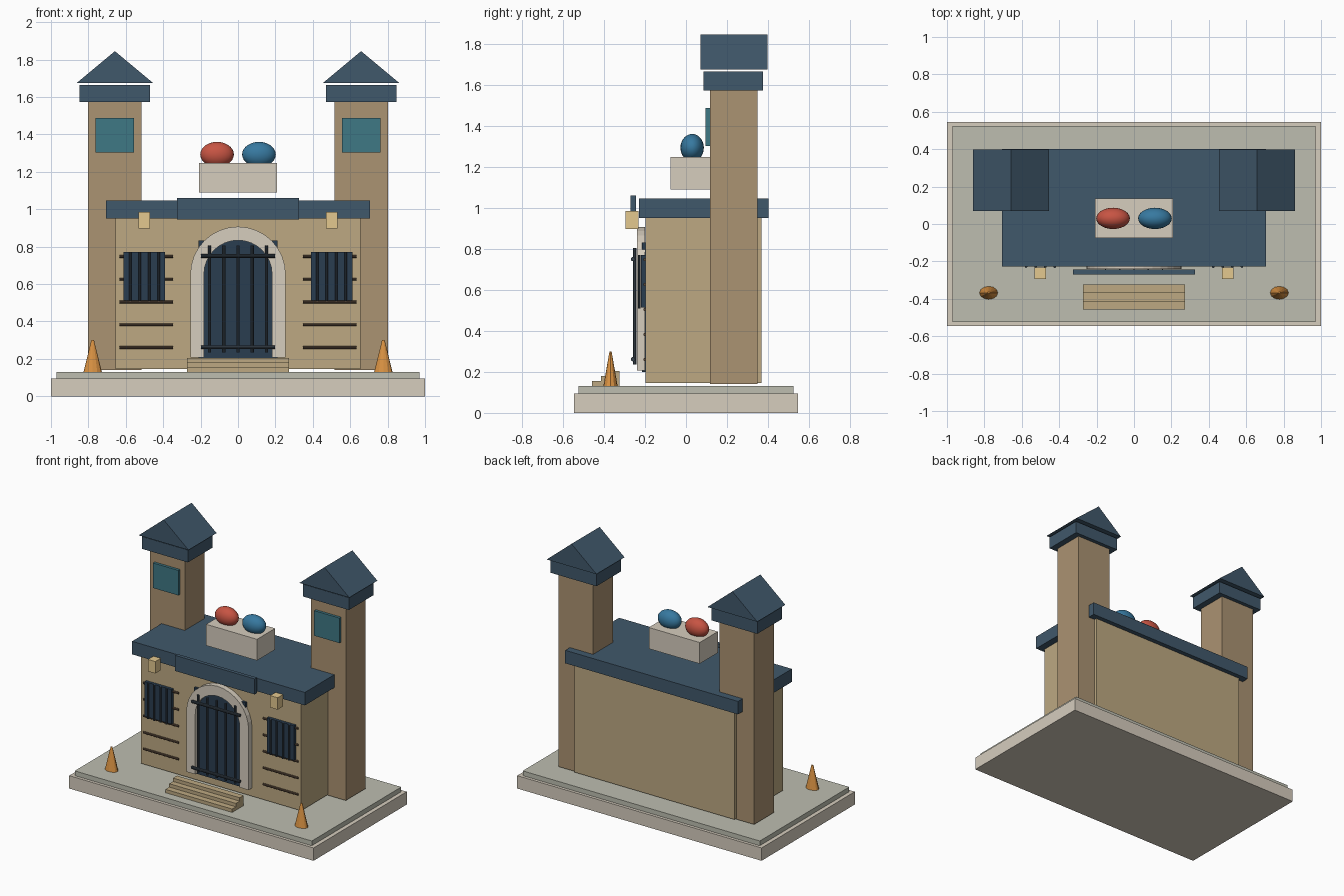
import bpy
from math import pi, sin, cos

if "Cube" in bpy.data.objects:
    bpy.data.objects.remove(bpy.data.objects["Cube"])


def mat(name, hexcode):
    m = bpy.data.materials.new(name)
    rgb = [int(hexcode[i:i + 2], 16) / 255 for i in (0, 2, 4)]
    m.diffuse_color = [c / 12.92 if c < 0.04 else ((c + 0.055) / 1.055) ** 2.4 for c in rgb] + [1]
    m.use_nodes = True
    m.node_tree.nodes["Principled BSDF"].inputs["Base Color"].default_value = m.diffuse_color
    return m


CREAM = mat("cream stone", "D6CDBE")
PAVING = mat("paving", "BDBEB0")
WALL = mat("sand wall", "BDA982")
TOWER = mat("tower stone", "AB9372")
ROOF = mat("slate roof", "40586B")
DARK = mat("dark opening", "2A3D50")
IRON = mat("iron", "38434D")
GROOVE = mat("mortar line", "5C4B3C")
TEAL = mat("teal glass", "3F7885")
RED = mat("red", "C75443")
BLUE = mat("blue", "3779A0")
ORANGE = mat("orange", "DB9343")
LAMP = mat("lamp", "E3C88F")


def finish(o, name, m):
    o.name = name
    o.data.materials.append(m)
    return o


def box(name, m, x, y, z):
    """Box from (min, max) ranges on each axis."""
    bpy.ops.mesh.primitive_cube_add(size=1, location=[(a + b) / 2 for a, b in (x, y, z)])
    o = bpy.context.object
    o.scale = [b - a for a, b in (x, y, z)]
    bpy.ops.object.transform_apply(location=False, rotation=False)
    return finish(o, name, m)


def rod(name, m, centre, length, radius, axis):
    rot = (0, pi / 2, 0) if axis == "x" else (0, 0, 0)
    bpy.ops.mesh.primitive_cylinder_add(vertices=10, radius=radius, depth=length,
                                        location=centre, rotation=rot)
    bpy.ops.object.shade_smooth_by_angle()
    return finish(bpy.context.object, name, m)


def prism(name, m, profile, y0, y1):
    """Extrude an x-z outline from y0 to y1."""
    n = len(profile)
    verts = [(x, y, z) for y in (y0, y1) for x, z in profile]
    faces = [list(range(n)), list(range(2 * n - 1, n - 1, -1))]
    faces += [[(i + 1) % n, i, n + i, n + (i + 1) % n] for i in range(n)]
    me = bpy.data.meshes.new(name)
    me.from_pydata(verts, [], faces)
    o = bpy.data.objects.new(name, me)
    bpy.context.collection.objects.link(o)
    return finish(o, name, m)


def span(s, a, b):
    """Mirror an x range to side s."""
    return tuple(sorted((s * a, s * b)))


# plinth
box("base", CREAM, (-1, 1), (-0.545, 0.545), (0, 0.095))
box("paving_slab", PAVING, (-0.97, 0.97), (-0.523, 0.523), (0.095, 0.13))

# main hall and flat roof
box("hall", WALL, (-0.655, 0.655), (-0.197, 0.368), (0.145, 0.95))
box("hall_roof", ROOF, (-0.707, 0.707), (-0.228, 0.402), (0.95, 1.046))
box("roof_fascia", ROOF, (-0.325, 0.325), (-0.27, -0.243), (0.945, 1.06))

# rooftop display with two ovals
box("roof_pedestal", CREAM, (-0.208, 0.208), (-0.075, 0.137), (1.09, 1.247))
for name, m, x in (("red_oval", RED, -0.112), ("blue_oval", BLUE, 0.112)):
    bpy.ops.mesh.primitive_uv_sphere_add(segments=24, ring_count=14, radius=1, location=(x, 0.03, 1.293))
    bpy.context.object.scale = (0.09, 0.057, 0.067)
    bpy.ops.object.transform_apply(location=False, rotation=False)
    bpy.ops.object.shade_smooth_by_angle()
    finish(bpy.context.object, name, m)

# doorway: panel, posts, arch ring
SPRING, R_OUT, R_IN = 0.652, 0.255, 0.182
box("door_panel", DARK, (-0.21, 0.21), (-0.215, -0.197), (0.2, 0.832))
angles = [pi * i / 16 for i in range(17)]
ring = [(R_OUT * cos(a), SPRING + R_OUT * sin(a)) for a in angles]
ring += [(R_IN * cos(a), SPRING + R_IN * sin(a)) for a in reversed(angles)]
prism("door_arch", CREAM, ring, -0.24, -0.2)
for s in (-1, 1):
    box("door_post", CREAM, span(s, R_IN, R_OUT), (-0.24, -0.2), (0.207, SPRING))

# door grille
for i in range(5):
    rod("door_bar", IRON, (-0.152 + 0.076 * i, -0.25, 0.52), 0.57, 0.009, "z")
for z in (0.262, 0.75):
    rod("door_crossbar", IRON, (0, -0.258, z), 0.395, 0.011, "x")

# entrance steps
for i, top in enumerate((0.205, 0.18, 0.155)):
    y = -0.324 - 0.044 * i
    box("step", WALL, (-0.273, 0.273), (y - 0.046, y), (0.13, top))

for s in (-1, 1):
    # tower, cap, gabled roof, window
    box("tower", TOWER, span(s, 0.517, 0.801), (0.116, 0.348), (0.14, 1.573))
    box("tower_cap", ROOF, span(s, 0.47, 0.847), (0.086, 0.376), (1.573, 1.664))
    prism("tower_roof", ROOF, [(s * 0.658 - 0.204, 1.675), (s * 0.658 + 0.204, 1.675),
                               (s * 0.658, 1.845)], 0.07, 0.398)
    box("tower_window", TEAL, span(s, 0.556, 0.763), (0.096, 0.116), (1.302, 1.487))

    # mortar lines and barred window on the front wall
    for i in range(5):
        rod("mortar_line", GROOVE, (s * 0.49, -0.2, 0.26 + 0.122 * i), 0.286, 0.008, "x")
    box("front_window", DARK, span(s, 0.39, 0.612), (-0.219, -0.197), (0.513, 0.77))
    for i in range(4):
        rod("window_bar", IRON, (s * (0.424 + 0.051 * i), -0.228, 0.64), 0.262, 0.007, "z")

    # wall lamp and cone
    box("wall_lamp", LAMP, span(s, 0.47, 0.531), (-0.295, -0.232), (0.897, 0.985))
    bpy.ops.mesh.primitive_cone_add(vertices=12, radius1=0.049, radius2=0.007, depth=0.17,
                                    location=(s * 0.777, -0.368, 0.215))
    bpy.context.object.scale = (1, 0.71, 1)
    bpy.ops.object.transform_apply(location=False, rotation=False)
    finish(bpy.context.object, "ground_cone", ORANGE)

# consistent outward normals
for o in bpy.data.objects:
    bpy.ops.object.select_all(action="DESELECT")
    o.select_set(True)
    bpy.context.view_layer.objects.active = o
    bpy.ops.object.mode_set(mode="EDIT")
    bpy.ops.mesh.select_all(action="SELECT")
    bpy.ops.mesh.normals_make_consistent(inside=False)
    bpy.ops.object.mode_set(mode="OBJECT")
